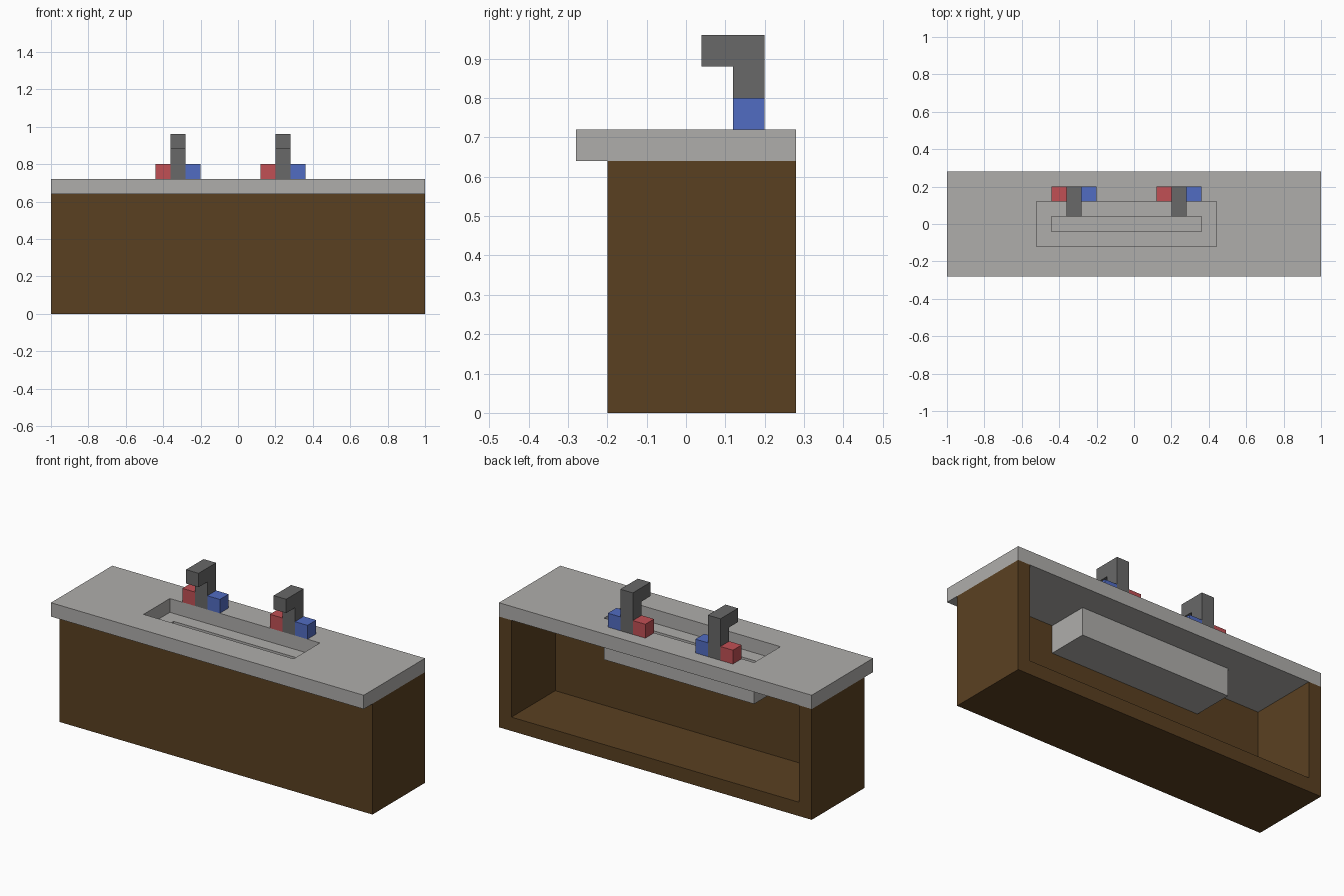
import bpy
import bmesh

cube = bpy.data.objects.get("Cube")
if cube:
    bpy.data.objects.remove(cube, do_unlink=True)


def material(name, rgb):
    mat = bpy.data.materials.new(name)
    mat.use_nodes = True
    color = (*rgb, 1.0)
    mat.diffuse_color = color
    bsdf = next(n for n in mat.node_tree.nodes if n.type == 'BSDF_PRINCIPLED')
    bsdf.inputs["Base Color"].default_value = color
    return mat


WOOD = material("dark wood", (0.102, 0.051, 0.0152))
STONE = material("light grey stone", (0.429, 0.420, 0.407))
METAL = material("dark grey metal", (0.138, 0.138, 0.138))
RED = material("hot red", (0.533, 0.080, 0.089))
BLUE = material("cold blue", (0.083, 0.150, 0.539))


def extrude_yz(name, profile, x0, x1, mat):
    """Solid made by sweeping a y-z outline along x."""
    bm = bmesh.new()
    face = bm.faces.new([bm.verts.new((x0, y, z)) for y, z in profile])
    swept = bmesh.ops.extrude_face_region(bm, geom=[face])["geom"]
    verts = [g for g in swept if isinstance(g, bmesh.types.BMVert)]
    bmesh.ops.translate(bm, verts=verts, vec=(x1 - x0, 0, 0))
    bmesh.ops.recalc_face_normals(bm, faces=bm.faces)
    mesh = bpy.data.meshes.new(name)
    bm.to_mesh(mesh)
    bm.free()
    mesh.materials.append(mat)
    obj = bpy.data.objects.new(name, mesh)
    bpy.context.collection.objects.link(obj)
    return obj


def box(name, x, y, z, mat):
    outline = [(y[0], z[0]), (y[1], z[0]), (y[1], z[1]), (y[0], z[1])]
    return extrude_yz(name, outline, x[0], x[1], mat)


def hollow(obj, x, y, z):
    """Cut a box-shaped recess out of a part."""
    cutter = box("cutter", x, y, z, obj.data.materials[0])
    cutter.hide_render = True
    mod = obj.modifiers.new("recess", 'BOOLEAN')
    mod.operation = 'DIFFERENCE'
    mod.solver = 'EXACT'
    mod.object = cutter
    bpy.context.view_layer.objects.active = obj
    bpy.ops.object.modifier_apply(modifier=mod.name)
    bpy.data.objects.remove(cutter, do_unlink=True)


T = 0.08  # board thickness

# Cabinet, open at the back and under the worktop
cabinet = box("cabinet", (-1, 1), (-0.20, 0.28), (0, 0.64), WOOD)
hollow(cabinet, (-1 + T, 1 - T), (-0.20 + T, 0.5), (T, 0.9))

# Worktop with the sink opening
worktop = box("worktop", (-1, 1), (-0.28, 0.28), (0.64, 0.72), STONE)
hollow(worktop, (-0.52, 0.44), (-0.12, 0.12), (0.5, 0.9))

# Basin hanging below the opening, with a narrower trough
basin = box("basin", (-0.52, 0.44), (-0.12, 0.12), (0.48, 0.64), STONE)
hollow(basin, (-0.44, 0.36), (-0.04, 0.04), (0.56, 0.9))

# Two faucets, each with a hot and a cold tap
spout = [(0.12, 0.72), (0.20, 0.72), (0.20, 0.96),
         (0.04, 0.96), (0.04, 0.88), (0.12, 0.88)]
for side, x in (("right", -0.36), ("left", 0.20)):
    extrude_yz(f"{side}_faucet", spout, x, x + T, METAL)
    box(f"{side}_hot_tap", (x - T, x), (0.12, 0.20), (0.72, 0.80), RED)
    box(f"{side}_cold_tap", (x + T, x + 2 * T), (0.12, 0.20), (0.72, 0.80), BLUE)
